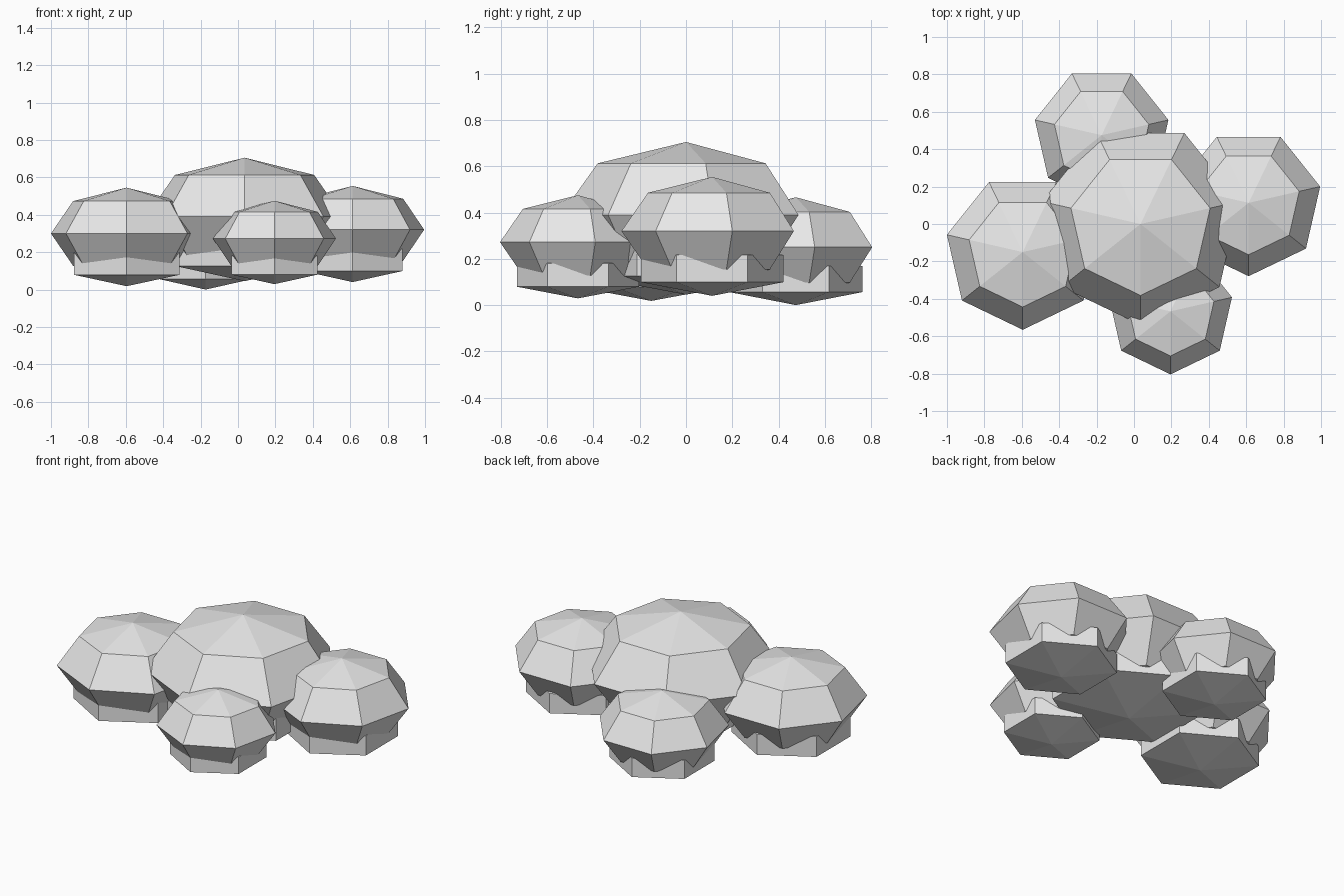
import bpy, math

if "Cube" in bpy.data.objects:
    bpy.data.objects.remove(bpy.data.objects["Cube"])

# One pale flat colour for the whole cloud
pale = bpy.data.materials.new("pale_grey")
pale.diffuse_color = (0.8, 0.8, 0.8, 1)
pale.use_nodes = True
pale.node_tree.nodes["Principled BSDF"].inputs["Base Color"].default_value = pale.diffuse_color


def ball(name, centre, radius, height, sides, rings):
    """Low-poly squashed sphere with one corner facing the front (-y)."""
    verts = [(0, 0, height)]
    for i in range(1, rings):
        polar = math.pi * i / rings
        for j in range(sides):
            a = -math.pi / 2 + 2 * math.pi * j / sides
            verts.append((radius * math.sin(polar) * math.cos(a),
                          radius * math.sin(polar) * math.sin(a),
                          height * math.cos(polar)))
    verts.append((0, 0, -height))
    last = len(verts) - 1
    faces = []
    for j in range(sides):
        k = (j + 1) % sides
        faces.append((0, 1 + j, 1 + k))
        for i in range(rings - 2):
            top, low = 1 + i * sides, 1 + (i + 1) * sides
            faces.append((top + j, low + j, low + k, top + k))
        end = 1 + (rings - 2) * sides
        faces.append((end + j, last, end + k))
    mesh = bpy.data.meshes.new(name)
    mesh.from_pydata(verts, [], faces)
    mesh.materials.append(pale)
    obj = bpy.data.objects.new(name, mesh)
    obj.location = centre
    bpy.context.collection.objects.link(obj)
    return obj


# name, x, y, radius, puff middle z, puff half height, base middle z, base half height
puffs = [
    ("centre", 0.035, 0.0, 0.54, 0.39, 0.315, 0.205, 0.16),
    ("left", -0.595, -0.15, 0.4155, 0.30, 0.245, 0.14, 0.122),
    ("right", 0.613, 0.113, 0.392, 0.32, 0.234, 0.158, 0.118),
    ("front", 0.195, -0.467, 0.337, 0.272, 0.203, 0.13, 0.101),
    ("back", -0.173, 0.475, 0.366, 0.25, 0.216, 0.112, 0.112),
]

for name, x, y, r, z, h, base_z, base_h in puffs:
    # Seven-sided upper puff
    ball(name + "_puff", (x, y, z), r, h, 7, 4)
    # Six-sided flatter base puff, straight-walled between its two rings
    ball(name + "_base", (x, y, base_z), r * 0.906, base_h, 6, 3)
